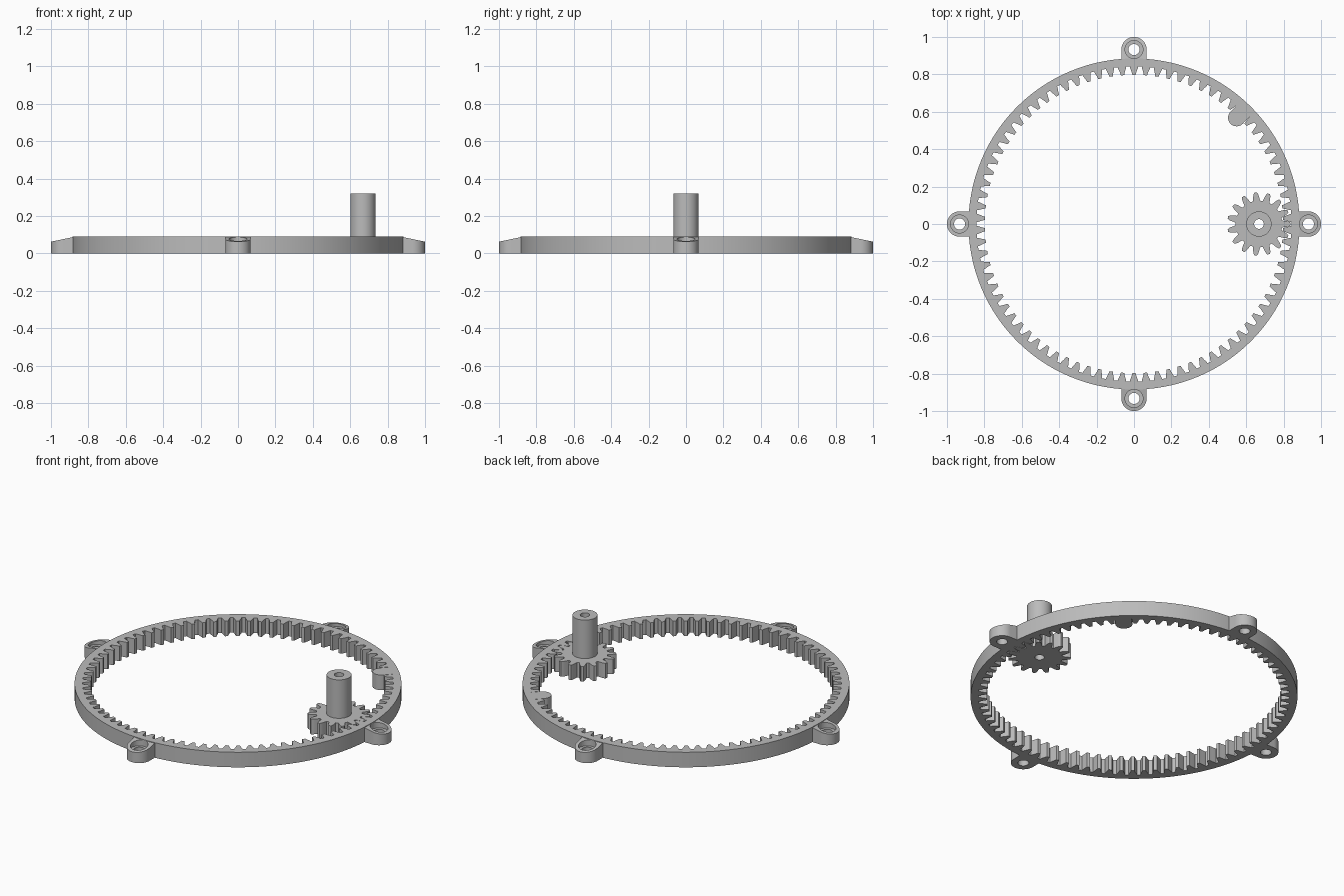
import bpy, bmesh
from math import sin, cos, pi, radians, hypot, atan2

cube = bpy.data.objects.get("Cube")
if cube:
    bpy.data.objects.remove(cube)

grey = bpy.data.materials.new("plain grey")
grey.use_nodes = True
grey.diffuse_color = (0.5, 0.5, 0.5, 1)
grey.node_tree.nodes["Principled BSDF"].inputs["Base Color"].default_value = (0.5, 0.5, 0.5, 1)

HEIGHT = 0.09
RIM = 0.885          # outer radius of the ring
MODULE = 0.01994
PINION_TEETH, RING_TEETH = 15, 82
PINION_X = (RING_TEETH - PINION_TEETH) * MODULE / 2


def circle(r, n=48, cx=0, cy=0, start=0, sweep=2 * pi):
    """Points along a circle, or along an arc with both ends included."""
    steps = n if abs(sweep) >= 2 * pi else n - 1
    return [(cx + r * cos(start + sweep * i / steps),
             cy + r * sin(start + sweep * i / steps)) for i in range(n)]


def gear(n, flank, phase=0):
    """Tooth outline; flank lists (fraction of pitch from tooth centre, radius)."""
    half = [(-f, r) for f, r in flank] + [(f, r) for f, r in reversed(flank)]
    return [(r * cos(2 * pi * (i + phase + f) / n), r * sin(2 * pi * (i + phase + f) / n))
            for i in range(n) for f, r in half]


def finish(obj):
    obj.data.shade_smooth()
    obj.data.set_sharp_from_angle(angle=radians(25))


def plate(name, loops, z0, z1):
    """Extrude an outline, with further loops as holes."""
    bm = bmesh.new()
    edges = []
    for loop in loops:
        vs = [bm.verts.new((x, y, z0)) for x, y in loop]
        edges += [bm.edges.new((vs[i - 1], vs[i])) for i in range(len(vs))]
    bmesh.ops.triangle_fill(bm, edges=edges, use_beauty=True)
    top = bmesh.ops.extrude_face_region(bm, geom=bm.faces[:])["geom"]
    for v in top:
        if isinstance(v, bmesh.types.BMVert):
            v.co.z = z1
    bmesh.ops.recalc_face_normals(bm, faces=bm.faces[:])
    mesh = bpy.data.meshes.new(name)
    bm.to_mesh(mesh)
    bm.free()
    mesh.materials.append(grey)
    obj = bpy.data.objects.new(name, mesh)
    bpy.context.collection.objects.link(obj)
    finish(obj)
    return obj


# Ring with inward teeth; a rounded stop replaces the teeth near 46 degrees
pitch = RING_TEETH * MODULE / 2
inner = gear(RING_TEETH, [(0.35, pitch + 1.25 * MODULE), (0.31, pitch + 0.7 * MODULE),
                          (0.23, pitch), (0.14, pitch - MODULE)], 0.5)
stop_angle, stop_r = radians(46), 0.046
stop = [(0.85, -stop_r)] + circle(stop_r, 20, 0.79, 0, -pi / 2, -pi) + [(0.85, stop_r)]
stop = [(x * cos(stop_angle) - y * sin(stop_angle),
         x * sin(stop_angle) + y * cos(stop_angle)) for x, y in stop]
kept = [p for p in inner if abs(atan2(p[1], p[0]) - stop_angle) > radians(3.4)]
before = [p for p in kept if 0 <= atan2(p[1], p[0]) < stop_angle]
after = [p for p in kept if p not in before]
before.sort(key=lambda p: inner.index(p))
split = after.index(next(p for p in after if atan2(p[1], p[0]) > stop_angle))
inner = before + stop + after[split:] + after[:split]
plate("ring_gear", [circle(RIM, 160), inner], 0, HEIGHT)

# Mounting lug with sloping top and counterbored screw hole
LUG_Y, LUG_R = 0.9325, 0.0675
outline = [(LUG_R, 0.87)] + circle(LUG_R, 32, 0, LUG_Y, 0, pi) + [(-LUG_R, 0.87)]
lug = plate("mounting_lug", [outline], 0, HEIGHT)
for v in lug.data.vertices:
    if v.co.z > HEIGHT / 2:
        v.co.z = HEIGHT - 0.21 * (v.co.y - 0.868)
for r, z0, z1 in ((0.03, -0.05, 0.07), (0.048, 0.05, 0.2)):
    cutter = plate("hole_cutter", [circle(r, 32, 0, LUG_Y)], z0, z1)
    cutter.hide_render = True
    cut = lug.modifiers.new("hole", "BOOLEAN")
    cut.operation, cut.object, cut.solver = "DIFFERENCE", cutter, "EXACT"
    bpy.context.view_layer.objects.active = lug
    bpy.ops.object.modifier_apply(modifier=cut.name)
    bpy.data.objects.remove(cutter)
finish(lug)
for i in range(1, 4):
    other = lug.copy()
    other.rotation_euler.z = i * pi / 2
    bpy.context.collection.objects.link(other)

# Pinion and its hollow shaft
pitch = PINION_TEETH * MODULE / 2
teeth = gear(PINION_TEETH, [(0.36, pitch - 1.25 * MODULE), (0.31, pitch - 0.8 * MODULE),
                            (0.24, pitch), (0.18, pitch + 0.55 * MODULE),
                            (0.1, pitch + MODULE)])
bore = circle(0.026, 32)
pinion = plate("pinion_gear", [teeth, bore], 0, HEIGHT)
shaft = plate("pinion_shaft", [circle(0.0675), bore], HEIGHT, 0.32)
for part in (pinion, shaft):
    part.location.x = PINION_X
